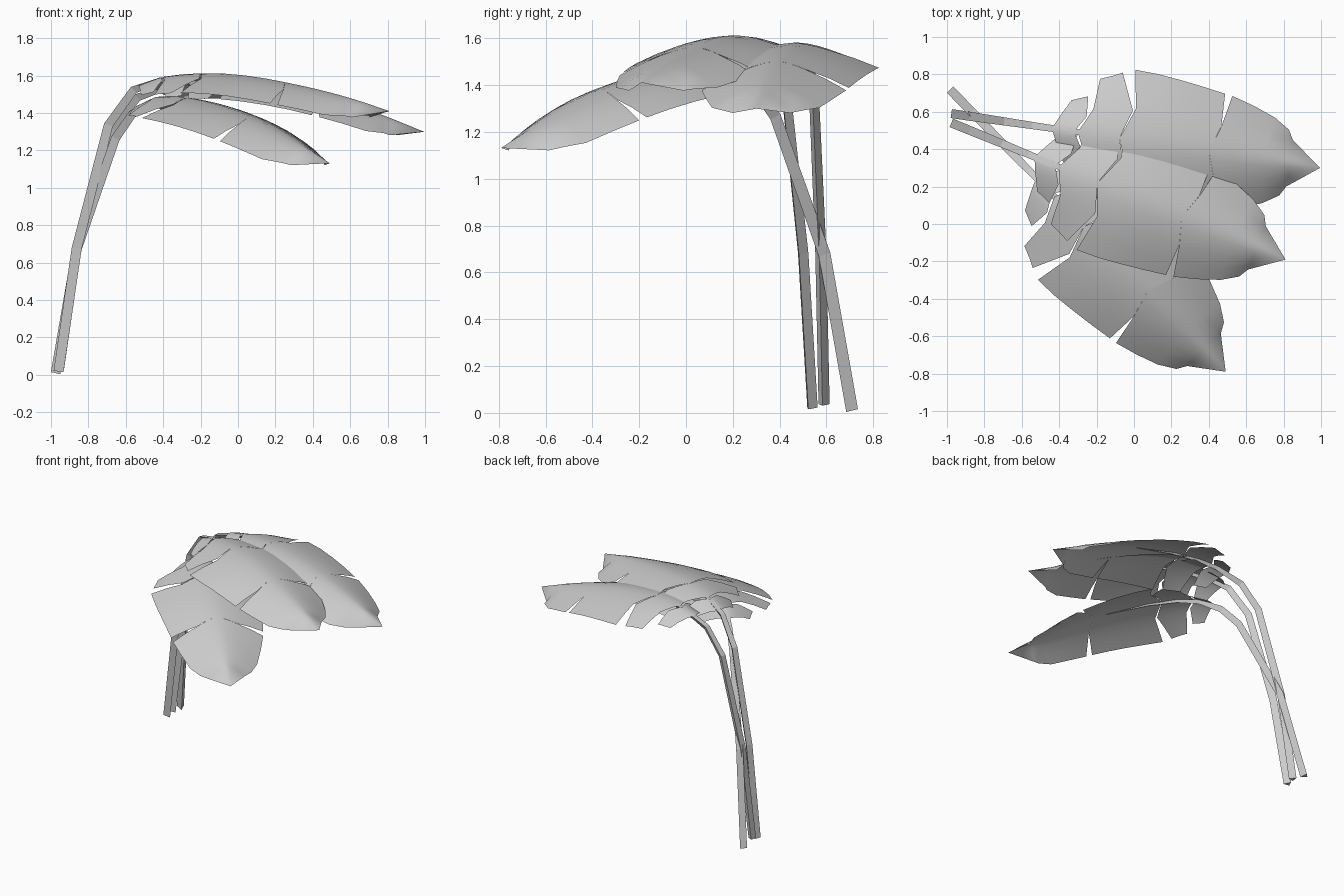
import bpy, bmesh
from math import atan2, cos, sin
from mathutils import Vector

if "Cube" in bpy.data.objects:
    bpy.data.objects.remove(bpy.data.objects["Cube"])

# Leaf pieces: columns of (rib u, mid u, edge u, edge half-width) in plan
PIECES = [
    [(.54, .575, .623, .165), (.66, .715, .708, .198)],
    [(.68, .745, .757, .30), (.79, .85, .82, .325), (.905, .955, .872, .35)],
    [(.905, .97, .937, .375), (1.03, 1.08, 1.06, .37), (1.16, 1.2, 1.19, .355),
     (1.28, 1.32, 1.31, .338), (1.39, 1.435, 1.43, .318)],
    [(1.39, 1.435, 1.47, .312), (1.52, 1.56, 1.59, .277), (1.65, 1.69, 1.71, .232),
     (1.75, 1.78, 1.795, .178), (1.82, 1.825, 1.825, .125), (1.99, 1.99, 1.99, .0)],
]
STEPS = (0, .15, .3, .45, .72, 1)


def height(path, u):
    # smooth interpolation of the midrib height
    n = len(path)
    for i in range(n - 1):
        if u <= path[i + 1][0] or i == n - 2:
            (u0, z0), (u1, z1) = path[i], path[i + 1]
            m = lambda k: ((path[min(k + 1, n - 1)][1] - path[max(k - 1, 0)][1]) /
                           (path[min(k + 1, n - 1)][0] - path[max(k - 1, 0)][0]))
            h = u1 - u0
            t = (u - u0) / h
            return ((2*t**3 - 3*t*t + 1) * z0 + (t**3 - 2*t*t + t) * h * m(i)
                    + (3*t*t - 2*t**3) * z1 + (t**3 - t*t) * h * m(i + 1))


def finish(name, bm, smooth):
    bmesh.ops.remove_doubles(bm, verts=bm.verts, dist=1e-4)
    me = bpy.data.meshes.new(name)
    bm.to_mesh(me)
    bm.free()
    me.polygons.foreach_set("use_smooth", [smooth] * len(me.polygons))
    ob = bpy.data.objects.new(name, me)
    bpy.context.collection.objects.link(ob)


def frond(name, base, tip, stem, blade):
    base, tip = Vector(base), Vector(tip)
    d = (tip - base).normalized()
    shift = (tip - base).length - 1.99
    fwd, left = Vector((d.x, d.y, 0)), Vector((-d.y, d.x, 0))
    origin = Vector((base.x, base.y, 0))

    # Blade: arched half leaf pieces on both sides of the midrib
    bm = bmesh.new()
    for side in (1, -1):
        for piece in PIECES:
            cols = []
            for root, mid, edge, w in piece:
                col = []
                for t in STEPS:
                    u = root + (mid - root) * t / .45 if t <= .45 else \
                        mid + (edge - mid) * (t - .45) / .55
                    u += shift
                    droop = (.105 if w > .2 else .085) * t ** 1.6 * min(1, w / .12)
                    z = height(blade, u) - droop
                    col.append(bm.verts.new(origin + fwd * u + left * (side * w * t)
                                            + Vector((0, 0, z))))
                cols.append(col)
            for a, b in zip(cols, cols[1:]):
                for k in range(len(STEPS) - 1):
                    q = (a[k], b[k], b[k + 1], a[k + 1])
                    bm.faces.new(q if side > 0 else q[::-1])
    bmesh.ops.dissolve_degenerate(bm, dist=1e-4, edges=bm.edges)
    finish(name + "_leaf_blade", bm, True)

    # Stalk: three-sided tube that tapers away under the midrib
    pts = list(stem) + [(u + shift, height(blade, u + shift) - .004)
                        for u in (.64, .8, 1.0, 1.3)]
    sizes = [1, 1, .9, .8] + [.7, .5, .3, .05]
    bm = bmesh.new()
    rings = []
    for i, ((u, z), s) in enumerate(zip(pts, sizes)):
        p, q = pts[max(i - 1, 0)], pts[min(i + 1, len(pts) - 1)]
        a = atan2(q[1] - p[1], q[0] - p[0])
        nrm = fwd * -sin(a) + Vector((0, 0, cos(a)))
        c = origin + fwd * u + Vector((0, 0, z))
        up = 0 if i > 3 else .012
        rings.append([bm.verts.new(c + left * (.024 * s) + nrm * up),
                      bm.verts.new(c - left * (.024 * s) + nrm * up),
                      bm.verts.new(c - nrm * (.036 * s))])
    for a, b in zip(rings, rings[1:]):
        for k in range(3):
            bm.faces.new((a[k], a[(k + 1) % 3], b[(k + 1) % 3], b[k]))
    bm.faces.new(rings[0])
    bm.faces.new(rings[-1][::-1])
    bmesh.ops.recalc_face_normals(bm, faces=bm.faces)
    finish(name + "_stalk", bm, False)


frond("back", (-.975, .59), (.995, .3),
      [(.01, .035), (.105, .68), (.295, 1.32), (.44, 1.49)],
      [(.44, 1.50), (.62, 1.565), (.89, 1.582), (1.2, 1.545), (1.5, 1.475), (1.75, 1.395), (1.99, 1.30)])
frond("middle", (-.975, .54), (.81, -.19),
      [(.01, .02), (.115, .68), (.30, 1.34), (.45, 1.53)],
      [(.40, 1.50), (.56, 1.58), (.83, 1.612), (1.1, 1.60), (1.45, 1.54), (1.7, 1.48), (1.93, 1.41)])
frond("front", (-.975, .71), (.49, -.79),
      [(.0, .012), (.165, .68), (.46, 1.27), (.59, 1.40)],
      [(.55, 1.39), (.72, 1.47), (.85, 1.492), (1.1, 1.47), (1.39, 1.41), (1.67, 1.32), (2.1, 1.13)])
